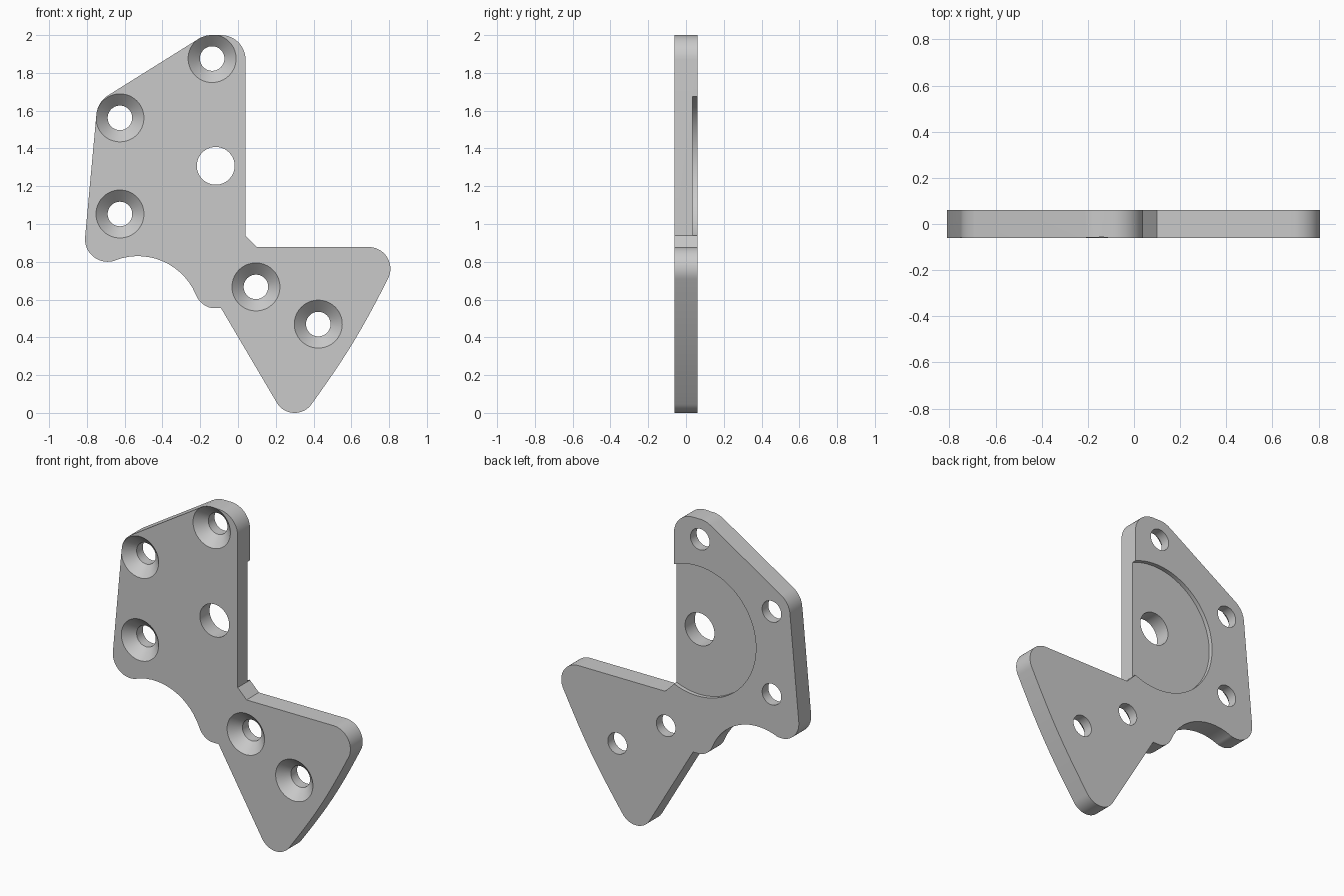
import bpy, bmesh
from math import sin, cos, radians, pi
from mathutils import Vector

cube = bpy.data.objects.get("Cube")
if cube:
    bpy.data.objects.remove(cube, do_unlink=True)

HALF = 0.06          # half the plate thickness
RECESS_Y = 0.035     # floor of the round back recess

grey = bpy.data.materials.new("light grey")
grey.use_nodes = True
colour = (0.59, 0.59, 0.59, 1)
grey.diffuse_color = colour
grey.node_tree.nodes["Principled BSDF"].inputs["Base Color"].default_value = colour


def arc(x, z, r, start, end):
    """Points on an arc in the xz plane, angles in degrees."""
    n = max(2, int(abs(end - start) / 6))
    angles = [radians(start + (end - start) * i / n) for i in range(n + 1)]
    return [(x + r * cos(a), z + r * sin(a)) for a in angles]


def bow(a, b, rise, n=10):
    """Shallow outward curve from a to b, ends left out."""
    a, b = Vector(a), Vector(b)
    d = (b - a).normalized()
    side = Vector((d.y, -d.x))
    return [tuple(a.lerp(b, i / n) + side * rise * sin(pi * i / n)) for i in range(1, n)]


def make_object(name, bm):
    bmesh.ops.recalc_face_normals(bm, faces=bm.faces)
    mesh = bpy.data.meshes.new(name)
    bm.to_mesh(mesh)
    bm.free()
    mesh.materials.append(grey)
    ob = bpy.data.objects.new(name, mesh)
    bpy.context.collection.objects.link(ob)
    return ob


def lathe(name, x, z, profile, n=64):
    """Closed solid turned about the y axis; profile is (radius, y) pairs."""
    bm = bmesh.new()
    rings = [[bm.verts.new((x + r * cos(2 * pi * i / n), y, z + r * sin(2 * pi * i / n)))
              for i in range(n)] for r, y in profile]
    for a, b in zip(rings, rings[1:]):
        for i in range(n):
            j = (i + 1) % n
            bm.faces.new((a[i], a[j], b[j], b[i]))
    bm.faces.new(rings[0])
    bm.faces.new(rings[-1])
    return make_object(name, bm)


# Plate outline, counter-clockwise from the top right corner
tip = arc(0.3, 0.11, 0.11, 210, 325)
right_corner = arc(0.692, 0.763, 0.115, -28, 90)
outline = (
    arc(-0.09, 1.87, 0.13, 0, 90)
    + arc(-0.14, 1.87, 0.13, 90, 123)
    + arc(-0.62, 1.57, 0.13, 123, 175)
    + arc(-0.69, 0.92, 0.12, 175, 288)
    + arc(-0.53, 0.497, 0.333, 111, 23)
    + arc(-0.119, 0.663, 0.11, 202, 258)
    + [(-0.09, 0.555)]
    + tip + bow(tip[-1], right_corner[0], 0.018) + right_corner
    + [(0.1, 0.878), (0.04, 0.938)]
)

bm = bmesh.new()
front = bm.faces.new([bm.verts.new((x, -HALF, z)) for x, z in outline])
back = bmesh.ops.extrude_face_region(bm, geom=[front])["geom"]
bmesh.ops.translate(bm, vec=(0, 2 * HALF, 0),
                    verts=[v for v in back if isinstance(v, bmesh.types.BMVert)])
plate = make_object("bracket_plate", bm)

# Cutters: countersunk screw holes, centre bore, round back recess
screw = [(0.127, -0.1), (0.127, -HALF), (0.065, 0), (0.065, 0.1)]
cutters = [lathe("screw_hole_cutter", x, z, screw) for x, z in (
    (-0.137, 1.876), (-0.625, 1.562), (-0.625, 1.053), (0.095, 0.667), (0.425, 0.47))]
cutters.append(lathe("recess_cutter", -0.118, 1.308, [(0.4, RECESS_Y), (0.4, 0.1)], 96))
cutters.append(lathe("bore_cutter", -0.118, 1.308, [(0.1, -0.1), (0.1, 0.1)]))

bpy.ops.object.select_all(action='DESELECT')
plate.select_set(True)
bpy.context.view_layer.objects.active = plate
for cutter in cutters:
    cutter.hide_render = True
    mod = plate.modifiers.new("cut", 'BOOLEAN')
    mod.operation = 'DIFFERENCE'
    mod.solver = 'EXACT'
    mod.object = cutter
    bpy.ops.object.modifier_apply(modifier=mod.name)
    bpy.data.objects.remove(cutter, do_unlink=True)

bpy.ops.object.shade_smooth_by_angle(angle=radians(25))
